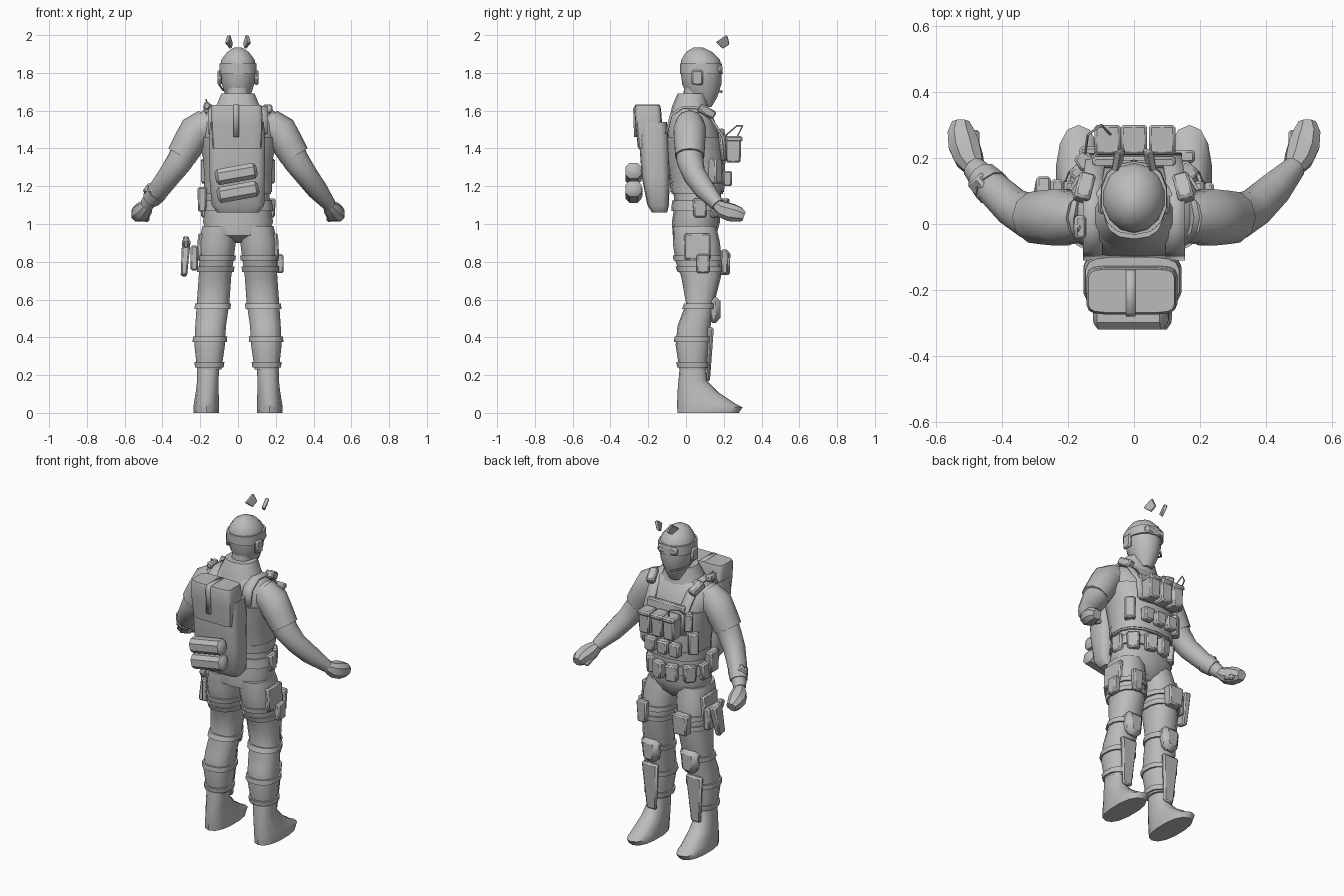
import bpy, bmesh, math
from mathutils import Vector, Euler

default = bpy.data.objects.get("Cube")
if default:
    bpy.data.objects.remove(default, do_unlink=True)

grey = bpy.data.materials.new("plain_grey")
grey.use_nodes = True
COLOUR = (.5, .5, .5, 1)
grey.diffuse_color = COLOUR
grey.node_tree.nodes["Principled BSDF"].inputs["Base Color"].default_value = COLOUR


def finish(name, bm, mirror=False):
    """Turn a bmesh into a smooth-by-angle object, optionally mirrored in x."""
    bmesh.ops.recalc_face_normals(bm, faces=bm.faces[:])
    mesh = bpy.data.meshes.new(name)
    bm.to_mesh(mesh)
    bm.free()
    mesh.materials.append(grey)
    ob = bpy.data.objects.new(name, mesh)
    bpy.context.collection.objects.link(ob)
    for other in bpy.context.selected_objects:
        other.select_set(False)
    ob.select_set(True)
    bpy.context.view_layer.objects.active = ob
    bpy.ops.object.shade_smooth_by_angle(angle=math.radians(40))
    if mirror:
        ob.modifiers.new("mirror", 'MIRROR').use_mirror_merge = False
    return ob


def skin(name, rings, mirror=False):
    """Join rings of points into a closed tube."""
    bm = bmesh.new()
    loops = [[bm.verts.new(p) for p in ring] for ring in rings]
    count = len(loops[0])
    for low, high in zip(loops, loops[1:]):
        for i in range(count):
            j = (i + 1) % count
            bm.faces.new((low[i], low[j], high[j], high[i]))
    bm.faces.new(loops[0][::-1])
    bm.faces.new(loops[-1])
    finish(name, bm, mirror)


def outline(sides, power):
    """Unit superellipse; a small power makes it squarer."""
    def soft(v):
        return math.copysign(abs(v) ** power, v)
    turns = [math.tau * (i + .5) / sides for i in range(sides)]
    return [(soft(math.cos(t)), soft(math.sin(t))) for t in turns]


def loft(name, sections, mirror=False, sides=14, power=.85, grow=0):
    """Sections are (height, centre x, half width, back y, front y)."""
    rings = []
    for z, cx, rx, y0, y1 in sections:
        cy, ry = (y0 + y1) / 2, (y1 - y0) / 2
        rings.append([(cx + (rx + grow) * u, cy + (ry + grow) * v, z)
                      for u, v in outline(sides, power)])
    skin(name, rings, mirror)


def section_at(sections, z):
    """Interpolate a section table at a height within its range."""
    for a, b in zip(sections, sections[1:]):
        if min(a[0], b[0]) <= z <= max(a[0], b[0]):
            break
    t = (z - a[0]) / (b[0] - a[0])
    return [p + (q - p) * t for p, q in zip(a, b)]


def band(name, sections, low, high, grow, mirror=False):
    """Strap wrapped round a lofted part."""
    loft(name, [section_at(sections, low), section_at(sections, high)],
         mirror, grow=grow)


def tube(name, path, mirror=False, sides=10, flat=1, power=1):
    """Path points are (x, y, z, radius)."""
    points = [Vector(p[:3]) for p in path]
    rings = []
    for i, point in enumerate(points):
        along = points[min(i + 1, len(points) - 1)] - points[max(i - 1, 0)]
        turn = along.to_track_quat('Z', 'Y')
        r = path[i][3]
        rings.append([point + turn @ Vector((r * u * flat, r * v, 0))
                      for u, v in outline(sides, power)])
    skin(name, rings, mirror)


def box(name, at, size, turn=(0, 0, 0), mirror=False, taper=1, bevel=.008):
    """Bevelled box; taper scales its lower end."""
    bm = bmesh.new()
    bmesh.ops.create_cube(bm, size=1)
    spin = Euler([math.radians(a) for a in turn]).to_matrix()
    for v in bm.verts:
        k = taper if v.co.z < 0 else 1
        local = Vector((v.co.x * size[0] * k, v.co.y * size[1] * k, v.co.z * size[2]))
        v.co = spin @ local + Vector(at)
    bmesh.ops.bevel(bm, geom=bm.edges[:], offset=bevel, segments=1, affect='EDGES')
    finish(name, bm, mirror)


def ribbon(name, path, width, mirror=False):
    """Flat strap of constant x width along (x, y, z) points."""
    bm = bmesh.new()
    rows = [[bm.verts.new((x + s * width / 2, y, z)) for s in (-1, 1)]
            for x, y, z in path]
    for a, b in zip(rows, rows[1:]):
        bm.faces.new((a[0], a[1], b[1], b[0]))
    ob = finish(name, bm, mirror)
    ob.modifiers.new("thickness", 'SOLIDIFY').thickness = .014


# Torso, collar and neck
torso = [(.9, 0, .06, .01, .12), (.94, 0, .16, -.07, .16), (1.01, 0, .19, -.075, .18),
         (1.1, 0, .172, -.06, .18), (1.2, 0, .168, -.07, .19), (1.35, 0, .18, -.1, .2),
         (1.48, 0, .21, -.105, .18), (1.55, 0, .21, -.09, .15), (1.6, 0, .155, -.075, .12),
         (1.63, 0, .09, -.06, .1)]
loft("torso", torso)
loft("collar", [(1.57, 0, .145, -.085, .13), (1.62, 0, .12, -.075, .12),
                (1.69, 0, .09, -.045, .11)])
loft("neck", [(1.6, 0, .06, -.02, .11), (1.73, 0, .06, -.01, .12)])

# Head, face covering, cap and headset
head = [(1.62, 0, .04, .06, .135), (1.67, 0, .065, .01, .165), (1.74, 0, .088, -.02, .187),
        (1.82, 0, .1, -.03, .19), (1.87, 0, .09, -.025, .18), (1.91, 0, .06, 0, .14),
        (1.935, 0, .02, .04, .09)]
loft("head", head, power=1)
band("goggle_strap", head, 1.795, 1.85, .006)
box("goggles", (0, .172, 1.82), (.13, .04, .05), bevel=.012)
box("headset", (.098, .06, 1.775), (.022, .06, .08), mirror=True)
tube("microphone_arm", [(-.1, .07, 1.74, .005), (-.08, .14, 1.71, .005),
                        (-.03, .19, 1.7, .007)], sides=6)
box("floating_chip", (.045, .2, 1.96), (.022, .07, .05), (35, 15, 20), True, .6, .003)

# Arms and hands
tube("arm", [(.14, .02, 1.54, .075), (.2, .02, 1.5, .085), (.26, .02, 1.42, .078),
             (.31, .022, 1.33, .071), (.36, .045, 1.26, .062), (.42, .1, 1.18, .055),
             (.485, .17, 1.1, .036)], True)
tube("sleeve", [(.16, .02, 1.55, .068), (.22, .02, 1.495, .09), (.265, .02, 1.42, .085),
                (.3, .02, 1.36, .08)], True)
tube("hand", [(.48, .165, 1.1, .03), (.5, .2, 1.075, .046), (.515, .24, 1.06, .05),
              (.525, .28, 1.05, .042), (.525, .307, 1.04, .028)], True, 8, 1, .85)
box("thumb", (.483, .25, 1.035), (.03, .07, .03), (-20, 0, 0), True)
box("shoulder_patch", (.283, .02, 1.49), (.02, .1, .11), (0, -35, 0), True)
box("wrist_device", (-.455, .11, 1.18), (.05, .08, .06), (0, 45, 40))
tube("wrist_strap", [(-.43, .11, 1.168, .058), (-.46, .143, 1.13, .05)])

# Legs, straps and boots
leg = [(.99, .098, .092, -.07, .16), (.9, .11, .1, -.07, .18), (.8, .115, .092, -.055, .19),
       (.72, .122, .088, -.025, .185), (.58, .132, .088, 0, .15),
       (.46, .145, .083, -.045, .13), (.36, .15, .083, -.055, .125),
       (.23, .152, .066, -.035, .11)]
loft("leg", leg, True)
boot = [(.28, .156, .06, -.03, .105), (.17, .16, .058, -.04, .11),
        (.11, .163, .062, -.045, .17), (.05, .167, .068, -.047, .26),
        (.03, .168, .07, -.047, .3), (0, .168, .068, -.045, .28)]
loft("boot", boot, True)
for z in (.82, .76):
    band("thigh_strap", leg, z - .014, z + .014, .01, True)
for z in (.565, .39, .255):
    band("lower_leg_strap", leg, z - .014, z + .014, .01, True)
box("knee_pad", (.132, .145, .545), (.125, .085, .14), (4, 0, 0), True, .75, .025)
box("shin_plate", (.15, .125, .31), (.11, .03, .29), (-3, 0, 0), True, .6, .01)
box("thigh_pocket", (.2, .06, .88), (.03, .14, .14), (0, -3, 0), True)
box("thigh_pouch", (-.115, .205, .79), (.1, .06, .12), taper=.9)
box("thigh_clip", (.222, .09, .79), (.04, .07, .1))
box("front_thigh_pouch", (.15, .205, .8), (.07, .04, .13), taper=.8)

# Holster on one side
box("holster", (-.28, .09, .82), (.045, .08, .19), (-10, 4, 0), taper=.75)
box("holster_panel", (-.232, .07, .82), (.04, .13, .13))
box("holster_grip", (-.275, .06, .905), (.03, .05, .05), (25, 0, 0))

# Vest with chest pouches, radio and cable
vest = [section_at(torso, z) for z in (1.16, 1.25, 1.35, 1.46)]
loft("vest", vest, grow=.01)
box("chest_plate", (0, .195, 1.42), (.25, .035, .17), (6, 0, 0))
for x in (-.08, 0, .085):
    box("magazine_pouch", (x, .25, 1.39), (.075, .085, .13), taper=.92)
    box("pouch_flap", (x, .255, 1.45), (.08, .09, .03))
    box("belly_pouch", (x, .22, 1.24), (.07, .05, .08), taper=.9)
box("side_pouch", (.155, .15, 1.28), (.06, .07, .13), (0, 0, -40), True)
box("chest_radio", (-.15, .19, 1.42), (.05, .05, .11), (0, 0, 30))
tube("radio_cable", [(-.15, .2, 1.46, .004), (-.14, .27, 1.52, .004),
                     (-.1, .3, 1.52, .004), (-.07, .27, 1.46, .004)], sides=5)
ribbon("shoulder_strap", [(.125, -.11, 1.48), (.125, -.085, 1.58), (.125, -.02, 1.625),
                          (.125, .07, 1.62), (.125, .14, 1.56), (.115, .205, 1.46),
                          (.115, .215, 1.34)], .06, True)
box("shoulder_clip", (.15, .11, 1.595), (.05, .09, .045), (-30, 0, 15), True)
box("shoulder_light", (-.165, -.01, 1.625), (.035, .07, .04), (0, 10, 0))
tube("shoulder_antenna", [(-.16, 0, 1.63, .005), (-.17, -.02, 1.66, .004)], sides=5)

# Belt and the pouches set round it
band("belt", torso, 1.07, 1.125, .012)
band("pack_waist_strap", torso, 1.17, 1.215, .014)
for degrees in (5, 40, 75):
    a = math.radians(degrees)
    box("belt_pouch", (.172 * math.cos(a), .06 + .145 * math.sin(a), 1.085),
        (.05, .075, .1), (0, 0, degrees), True, .88)
box("belt_canteen", (-.19, .02, 1.13), (.05, .09, .13), taper=.85)

# Backpack with lid, centre strap and strapped rolls
pack = [(1.06, 0, .11, -.18, -.1), (1.1, 0, .14, -.205, -.09), (1.25, -.005, .148, -.235, -.085),
        (1.45, -.005, .15, -.25, -.09), (1.54, -.005, .143, -.245, -.1)]
loft("backpack", pack, sides=16, power=.45)
loft("backpack_lid", [(1.4, -.005, .13, -.255, -.12), (1.52, -.005, .138, -.268, -.125),
                      (1.61, -.008, .136, -.274, -.132), (1.63, -.008, .131, -.268, -.137)],
     sides=16, power=.3)
ribbon("lid_strap", [(-.01, -.14, 1.632), (-.01, -.268, 1.632), (-.01, -.28, 1.61),
                     (-.01, -.275, 1.46)], .028)
for z, shift in ((1.265, -.01), (1.17, 0)):
    ends = [(-.11, -.02, .025), (-.095, -.017, .045), (.095, .017, .045), (.11, .02, .025)]
    tube("pack_roll", [(x + shift, -.278, z + rise, r) for x, rise, r in ends],
         sides=8, power=.8)
    box("roll_strap", (shift, -.25, z), (.2, .04, .03), (0, -10, 0))
